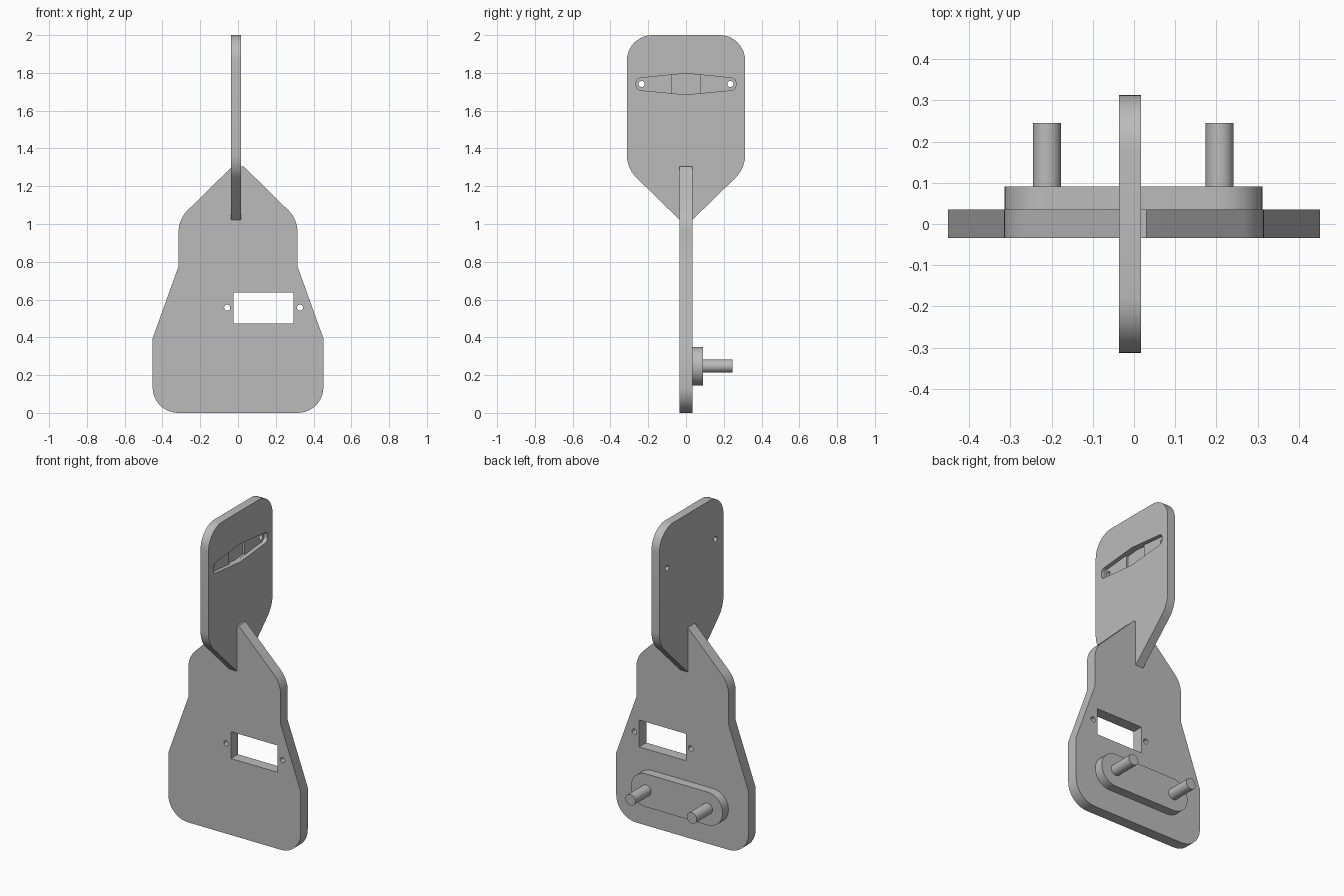
import bpy, bmesh
from math import tan
from mathutils import Vector

if "Cube" in bpy.data.objects:
    bpy.data.objects.remove(bpy.data.objects["Cube"])

GREY = (0.5, 0.5, 0.5, 1)
mat = bpy.data.materials.new("plain grey")
mat.use_nodes = True
mat.diffuse_color = GREY
mat.node_tree.nodes["Principled BSDF"].inputs["Base Color"].default_value = GREY


def rounded(corners, steps=10):
    """Outline from (u, v, radius) corners, each corner replaced by an arc."""
    out = []
    for i, (u, v, r) in enumerate(corners):
        p = Vector((u, v))
        if r == 0:
            out.append(p)
            continue
        a = (Vector(corners[i - 1][:2]) - p).normalized()
        b = (Vector(corners[(i + 1) % len(corners)][:2]) - p).normalized()
        half = a.angle(b) / 2
        centre = p + (a + b).normalized() * (r / abs(Vector((a.x, a.y)).cross((a + b).normalized())))
        start = p + a * r / tan(half) - centre
        end = p + b * r / tan(half) - centre
        sweep = start.angle_signed(end)
        for k in range(steps + 1):
            t = k / steps
            arc = start.slerp(end, t) if abs(sweep) > 1e-4 else start
            out.append(centre + arc.normalized() * r)
    return out


def mirrored(half):
    """Complete an outline from its positive half, listed bottom to top."""
    return half + [(-u, v, r) for u, v, r in reversed(half)]


def box(u0, u1, v0, v1, r=0):
    return rounded([(u0, v0, r), (u1, v0, r), (u1, v1, r), (u0, v1, r)])


def disc(u, v, r):
    return box(u - r, u + r, v - r, v + r, r * 0.9999)


def prism(name, outline, axis, lo, hi):
    """Extrude an outline along x or y between lo and hi."""
    bm = bmesh.new()
    place = (lambda p, w: (w, p.x, p.y)) if axis == "x" else (lambda p, w: (p.x, w, p.y))
    rings = [[bm.verts.new(place(p, w)) for p in outline] for w in (lo, hi)]
    n = len(outline)
    for ring in rings:
        bm.faces.new(ring)
    for i in range(n):
        j = (i + 1) % n
        bm.faces.new((rings[0][i], rings[0][j], rings[1][j], rings[1][i]))
    bmesh.ops.recalc_face_normals(bm, faces=bm.faces)
    mesh = bpy.data.meshes.new(name)
    bm.to_mesh(mesh)
    bm.free()
    mesh.materials.append(mat)
    obj = bpy.data.objects.new(name, mesh)
    bpy.context.collection.objects.link(obj)
    return obj


def activate(obj):
    bpy.ops.object.select_all(action="DESELECT")
    obj.select_set(True)
    bpy.context.view_layer.objects.active = obj


def cut(obj, outline, axis, lo, hi):
    cutter = prism("cutter", outline, axis, lo, hi)
    cutter.hide_render = True
    mod = obj.modifiers.new("cut", "BOOLEAN")
    mod.operation, mod.solver, mod.object = "DIFFERENCE", "EXACT", cutter
    activate(obj)
    bpy.ops.object.modifier_apply(modifier=mod.name)
    bpy.data.objects.remove(cutter)


def smooth(obj):
    activate(obj)
    bpy.ops.object.shade_smooth_by_angle(angle=0.45)


# Body plate with a window and two screw holes
body = prism("body_plate", rounded(mirrored([
    (0.452, 0, 0.135), (0.452, 0.395, 0), (0.315, 0.775, 0),
    (0.315, 1.025, 0.16), (0.03, 1.305, 0)])), "y", -0.034, 0.035)
cut(body, box(-0.025, 0.295, 0.472, 0.638), "y", -0.2, 0.2)
for x in (-0.057, 0.328):
    cut(body, disc(x, 0.557, 0.016), "y", -0.2, 0.2)

# Upright head plate, crossing the body plate
head = prism("head_plate", rounded(mirrored([
    (0.034, 1.022, 0), (0.313, 1.295, 0.17), (0.313, 2, 0.135)])), "x", -0.037, 0.017)

# Tapered pocket, its deeper middle, and the through holes at its ends
pocket = rounded(mirrored([
    (0, 1.685, 0), (0.264, 1.71, 0.026), (0.264, 1.771, 0.026), (0, 1.797, 0)])[:4]
    + [(-0.264, 1.771, 0.026), (-0.264, 1.71, 0.026)])
cut(head, pocket, "x", -0.008, 0.1)
middle = rounded(mirrored([(0, 1.685, 0), (0.077, 1.6925, 0), (0.077, 1.7895, 0)])[:3]
                 + [(0, 1.797, 0), (-0.077, 1.7895, 0), (-0.077, 1.6925, 0)])
cut(head, middle, "x", -0.022, 0.1)
for y in (-0.235, 0.235):
    cut(head, disc(y, 1.741, 0.016), "x", -0.2, 0.2)

# Rear mount with two pegs
mount = prism("rear_mount", box(-0.314, 0.312, 0.145, 0.35, 0.102), "y", 0.034, 0.091)
pegs = [prism(name, disc(x, 0.248, 0.034), "y", 0.08, 0.245)
        for name, x in (("left_peg", 0.208), ("right_peg", -0.211))]

for part in [body, head, mount] + pegs:
    smooth(part)
